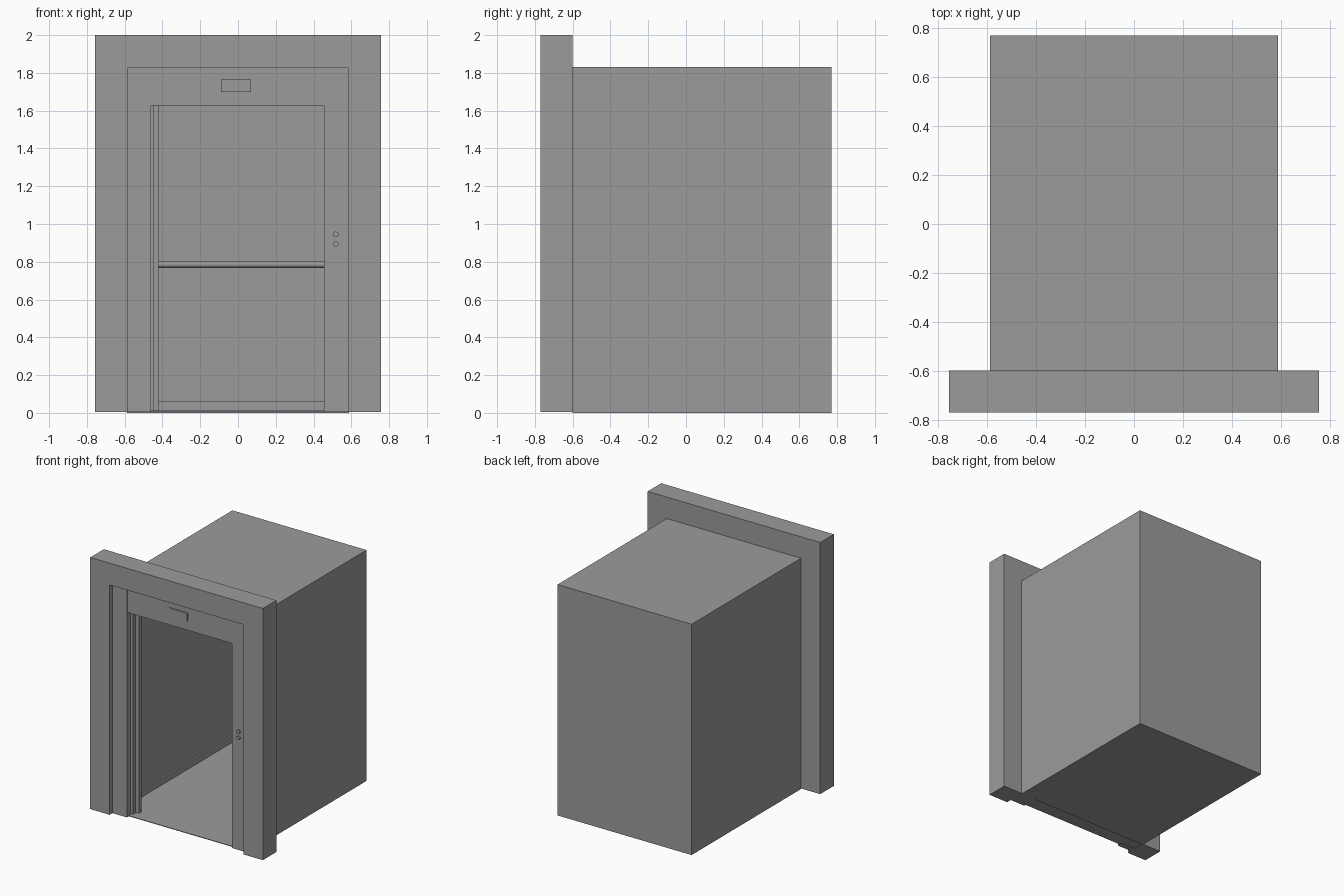
import bpy, bmesh, math
from mathutils import Matrix

if "Cube" in bpy.data.objects:
    bpy.data.objects.remove(bpy.data.objects["Cube"])

# Mid grey paint shared by every part
grey = bpy.data.materials.new("mid_grey")
grey.diffuse_color = (0.33, 0.33, 0.33, 1)
grey.use_nodes = True
grey.node_tree.nodes["Principled BSDF"].inputs["Base Color"].default_value = grey.diffuse_color


def finish(name, bm):
    bmesh.ops.recalc_face_normals(bm, faces=bm.faces)
    mesh = bpy.data.meshes.new(name)
    bm.to_mesh(mesh)
    bm.free()
    mesh.materials.append(grey)
    obj = bpy.data.objects.new(name, mesh)
    bpy.context.collection.objects.link(obj)
    return obj


def box(name, x0, x1, y0, y1, z0, z1):
    bm = bmesh.new()
    size = Matrix.Diagonal((x1 - x0, y1 - y0, z1 - z0, 1))
    mid = Matrix.Translation(((x0 + x1) / 2, (y0 + y1) / 2, (z0 + z1) / 2))
    bmesh.ops.create_cube(bm, size=1, matrix=mid @ size)
    return finish(name, bm)


def arch(name, outer, inner, y0, y1, z0):
    """Doorway surround; outer and inner are (left, right, top)."""
    (a, b, t), (c, d, s) = outer, inner
    outline = [(a, z0), (a, t), (b, t), (b, z0), (d, z0), (d, s), (c, s), (c, z0)]
    bm = bmesh.new()
    face = bm.faces.new([bm.verts.new((x, y0, z)) for x, z in outline])
    grown = bmesh.ops.extrude_face_region(bm, geom=[face], use_keep_orig=True)
    verts = [v for v in grown["geom"] if isinstance(v, bmesh.types.BMVert)]
    bmesh.ops.translate(bm, verts=verts, vec=(0, y1 - y0, 0))
    return finish(name, bm)


def rod(name, centre, radius, length, axis, sides=24):
    bm = bmesh.new()
    turn = Matrix.Rotation(math.pi / 2, 4, {"X": "Y", "Y": "X"}[axis])
    bmesh.ops.create_cone(bm, cap_ends=True, segments=sides, radius1=radius,
                          radius2=radius, depth=length,
                          matrix=Matrix.Translation(centre) @ turn)
    obj = finish(name, bm)
    bpy.ops.object.select_all(action="DESELECT")
    bpy.context.view_layer.objects.active = obj
    obj.select_set(True)
    bpy.ops.object.shade_smooth_by_angle()
    return obj


# Landing wall and the recessed door surround
opening = (-0.46, 0.455, 1.627)
arch("landing_wall", (-0.757, 0.757, 2.0), (-0.586, 0.586, 1.827), -0.77, -0.60, 0.005)
box("left_post", -0.586, -0.46, -0.735, -0.69, 0.005, 1.827)
box("right_post", 0.455, 0.586, -0.728, -0.60, 0.005, 1.627)
box("door_header", -0.46, 0.586, -0.728, -0.60, 1.627, 1.827)
box("door_sill", -0.586, 0.455, -0.715, -0.60, 0.007, 0.012)

# Sliding door leaves parked in the left pocket
box("outer_door_leaf", -0.575, -0.445, -0.68, -0.65, 0.012, 1.627)
box("inner_door_leaf", -0.575, -0.42, -0.64, -0.61, 0.012, 1.627)

# Hollow cabin, open towards the doorway
shell = box("cabin_shell", -0.588, 0.588, -0.60, 0.77, 0, 1.83)
bm = bmesh.new()
bm.from_mesh(shell.data)
front = [f for f in bm.faces if f.normal.y < -0.9]
bmesh.ops.delete(bm, geom=front, context="FACES")
bm.to_mesh(shell.data)
bm.free()
thick = shell.modifiers.new("wall_thickness", "SOLIDIFY")
thick.thickness = 0.012
thick.offset = -1
thick.use_even_offset = True
arch("cabin_front_return", (-0.588, 0.588, 1.83), opening, -0.60, -0.58, 0.0)

# Skirting along the three cabin walls
box("left_skirting", -0.576, -0.562, -0.58, 0.758, 0.012, 0.063)
box("right_skirting", 0.562, 0.576, -0.58, 0.758, 0.012, 0.063)
box("back_skirting", -0.562, 0.562, 0.744, 0.758, 0.012, 0.063)

# Handrail on the back wall
rod("handrail", (0, 0.70, 0.786), 0.018, 1.06, "X")
for i, x in enumerate((-0.35, 0.35)):
    rod(f"handrail_bracket_{i + 1}", (x, 0.73, 0.786), 0.01, 0.06, "Y", 12)

# Floor display and call buttons
box("floor_display", -0.09, 0.07, -0.736, -0.728, 1.70, 1.765)
for name, z in (("up_button", 0.945), ("down_button", 0.895)):
    rod(name, (0.517, -0.732, z), 0.015, 0.012, "Y")
